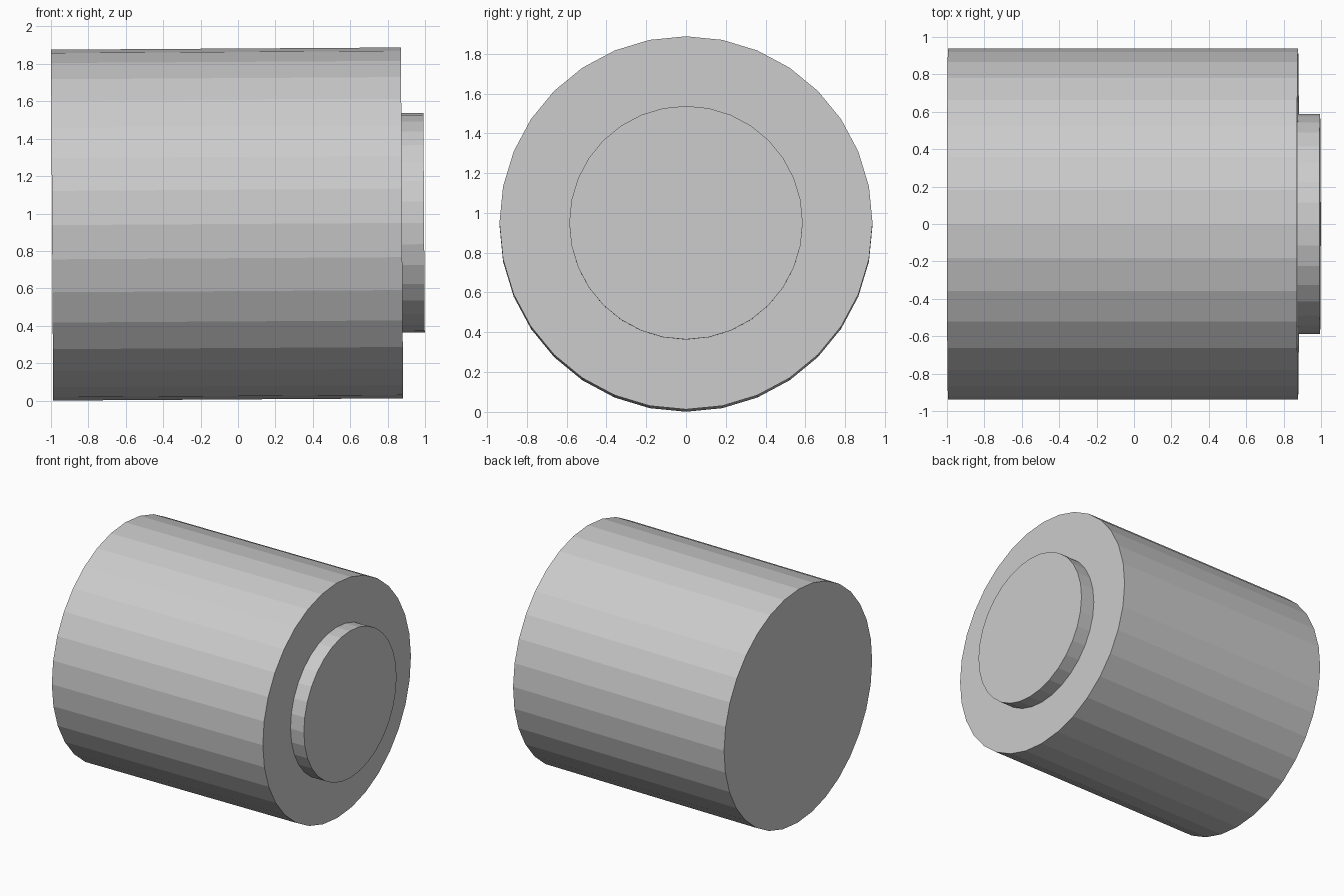
import bpy, bmesh
from math import radians, cos, sin
from mathutils import Matrix, Vector

if "Cube" in bpy.data.objects:
    bpy.data.objects.remove(bpy.data.objects["Cube"])

SIDES = 32
BODY_R, BOSS_R = 0.938, 0.587
BODY_LEN, BOSS_LEN = 1.871, 0.118
TILT = radians(0.36)

bm = bmesh.new()

# Main drum, base on local z = 0
bmesh.ops.create_cone(bm, cap_ends=True, segments=SIDES, radius1=BODY_R,
                      radius2=BODY_R, depth=BODY_LEN,
                      matrix=Matrix.Translation((0, 0, BODY_LEN / 2)))

# Shoulder ring, then the raised boss, grown from the end cap
cap = max(bm.faces, key=lambda f: f.calc_center_median().z)
for scale, rise in ((BOSS_R / BODY_R, 0), (1, BOSS_LEN)):
    cap = bmesh.ops.extrude_discrete_faces(bm, faces=[cap])["faces"][0]
    for v in cap.verts:
        v.co = Vector((v.co.x * scale, v.co.y * scale, v.co.z + rise))

bmesh.ops.recalc_face_normals(bm, faces=bm.faces)
mesh = bpy.data.meshes.new("stepped_drum")
bm.to_mesh(mesh)
bm.free()

# Lay the drum along x with its slight upward tilt, resting on the ground
drum = bpy.data.objects.new("stepped_drum", mesh)
drum.rotation_euler = (0, radians(90) - TILT, 0)
drum.location = (-1 + BODY_R * sin(TILT), 0, BODY_R * cos(TILT))
bpy.context.collection.objects.link(drum)
